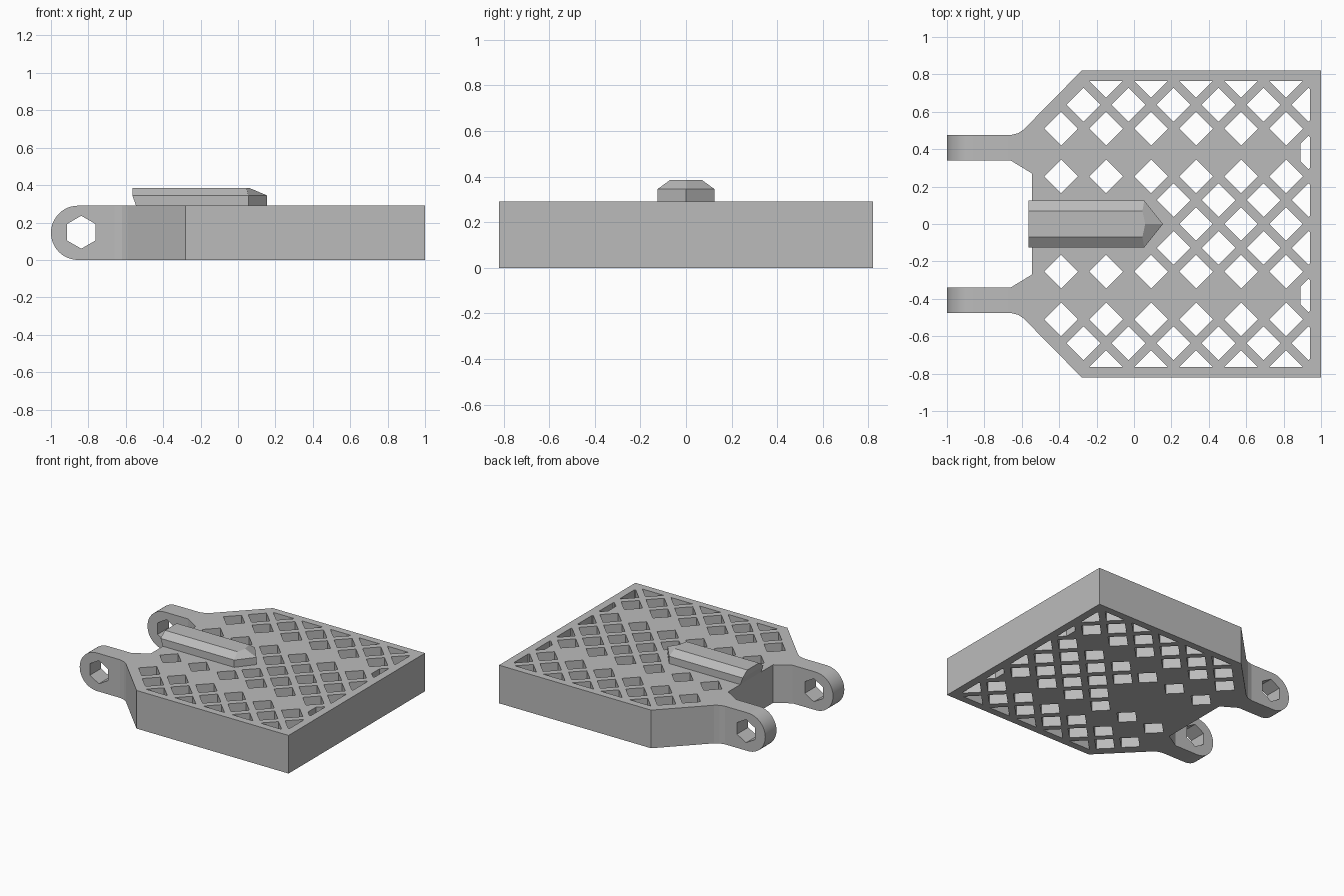
import bpy, bmesh, math
from mathutils import Vector

old = bpy.data.objects.get("Cube")
if old:
    bpy.data.objects.remove(old)

grey = bpy.data.materials.new("plain_grey")
grey.use_nodes = True
GREY = (0.5, 0.5, 0.5, 1)
grey.diffuse_color = GREY
grey.node_tree.nodes["Principled BSDF"].inputs["Base Color"].default_value = GREY

H = 0.29  # plate thickness


def prism(bm, points, offset):
    """Extrude a closed 3D polygon along an offset vector."""
    face = bm.faces.new([bm.verts.new(p) for p in points])
    grown = bmesh.ops.extrude_face_region(bm, geom=[face])["geom"]
    moved = [v for v in grown if isinstance(v, bmesh.types.BMVert)]
    bmesh.ops.translate(bm, verts=moved, vec=offset)


def finish(bm, name):
    bmesh.ops.recalc_face_normals(bm, faces=bm.faces)
    mesh = bpy.data.meshes.new(name)
    bm.to_mesh(mesh)
    bm.free()
    mesh.materials.append(grey)
    obj = bpy.data.objects.new(name, mesh)
    bpy.context.collection.objects.link(obj)
    return obj


def cut(obj, cutter):
    mod = obj.modifiers.new("cut", 'BOOLEAN')
    mod.operation = 'DIFFERENCE'
    mod.solver = 'EXACT'
    mod.object = cutter
    cutter.hide_render = True
    cutter.hide_set(True)


def clip(poly, nx, ny, limit):
    """Keep the part of a 2D polygon where nx*x + ny*y <= limit."""
    out = []
    for a, b in zip(poly, poly[1:] + poly[:1]):
        da = nx * a[0] + ny * a[1] - limit
        db = nx * b[0] + ny * b[1] - limit
        if da <= 0:
            out.append(a)
        if da * db < 0:
            t = da / (da - db)
            out.append((a[0] + t * (b[0] - a[0]), a[1] + t * (b[1] - a[1])))
    return out


# Plate: half outline mirrored across the middle
half = [(1, 0.82), (-0.28, 0.82), (-0.59, 0.505), (-0.62, 0.485), (-0.66, 0.475),
        (-0.66, 0.34), (-0.545, 0.27)]
outline = half + [(x, -y) for x, y in reversed(half)]
bm = bmesh.new()
prism(bm, [(x, y, 0) for x, y in outline], (0, 0, H))
plate = finish(bm, "lattice_plate")

# Diamond openings on a staggered grid, kept inside the plate's border
R = 0.09
bm = bmesh.new()
for row in range(-6, 7):
    for col in range(12):
        x, y = -0.39 + 0.1203 * col, 0.1275 * row
        under_rail = abs(row) < 2 and x < 0.15
        on_arm_band = abs(row) == 3 and col < 11
        if (row + col) % 2 or under_rail or on_arm_band:
            continue
        shape = [(x + R, y), (x, y + R), (x - R, y), (x, y - R)]
        limits = [(1, 0, 0.94), (0, 1, 0.765), (0, -1, 0.765), (-1, 1, 1.02), (-1, -1, 1.02)]
        if abs(row) == 3:
            limits.append((-1, 0, -0.89))
        for nx, ny, limit in limits:
            shape = clip(shape, nx, ny, limit)
        if len(shape) > 2:
            prism(bm, [(px, py, -0.1) for px, py in shape], (0, 0, H + 0.2))
cut(plate, finish(bm, "diamond_cutter"))

# Rounded lugs with hexagonal pin holes
r = H / 2
arc = [math.radians(90 + 180 * i / 24) for i in range(25)]
side = [(-0.66, H)] + [(-1 + r + r * math.cos(a), r + r * math.sin(a)) for a in arc] + [(-0.66, 0)]
hexagon = [math.radians(30 + 60 * i) for i in range(6)]
for name, y in (("left_lug", -0.475), ("right_lug", 0.34)):
    bm = bmesh.new()
    prism(bm, [(px, y, pz) for px, pz in side], (0, 0.135, 0))
    lug = finish(bm, name)
    bm = bmesh.new()
    prism(bm, [(-0.838 + 0.088 * math.cos(a), y - 0.1, 0.148 + 0.088 * math.sin(a)) for a in hexagon],
          (0, 0.335, 0))
    cut(lug, finish(bm, name + "_hole_cutter"))

# Pointed rail: stacked plan sections bridged upward, leaning out at its open end
bm = bmesh.new()
rings = []
for z, back, w, shoulder, tip in ((H, -0.545, 0.125, 0.055, 0.155),
                                  (0.345, -0.565, 0.125, 0.055, 0.155),
                                  (0.385, -0.565, 0.07, 0.045, 0.06)):
    plan = [(back, -w), (shoulder, -w), (tip, 0), (shoulder, w), (back, w)]
    rings.append([bm.verts.new((x, y, z)) for x, y in plan])
for low, high in zip(rings, rings[1:]):
    for i in range(5):
        j = (i + 1) % 5
        bm.faces.new((low[i], low[j], high[j], high[i]))
bm.faces.new(rings[0])
bm.faces.new(rings[-1])
finish(bm, "pointed_rail")

for obj in bpy.data.objects:
    if obj.name.endswith("_lug"):
        bpy.ops.object.select_all(action='DESELECT')
        obj.select_set(True)
        bpy.context.view_layer.objects.active = obj
        bpy.ops.object.shade_smooth_by_angle(angle=math.radians(30))
